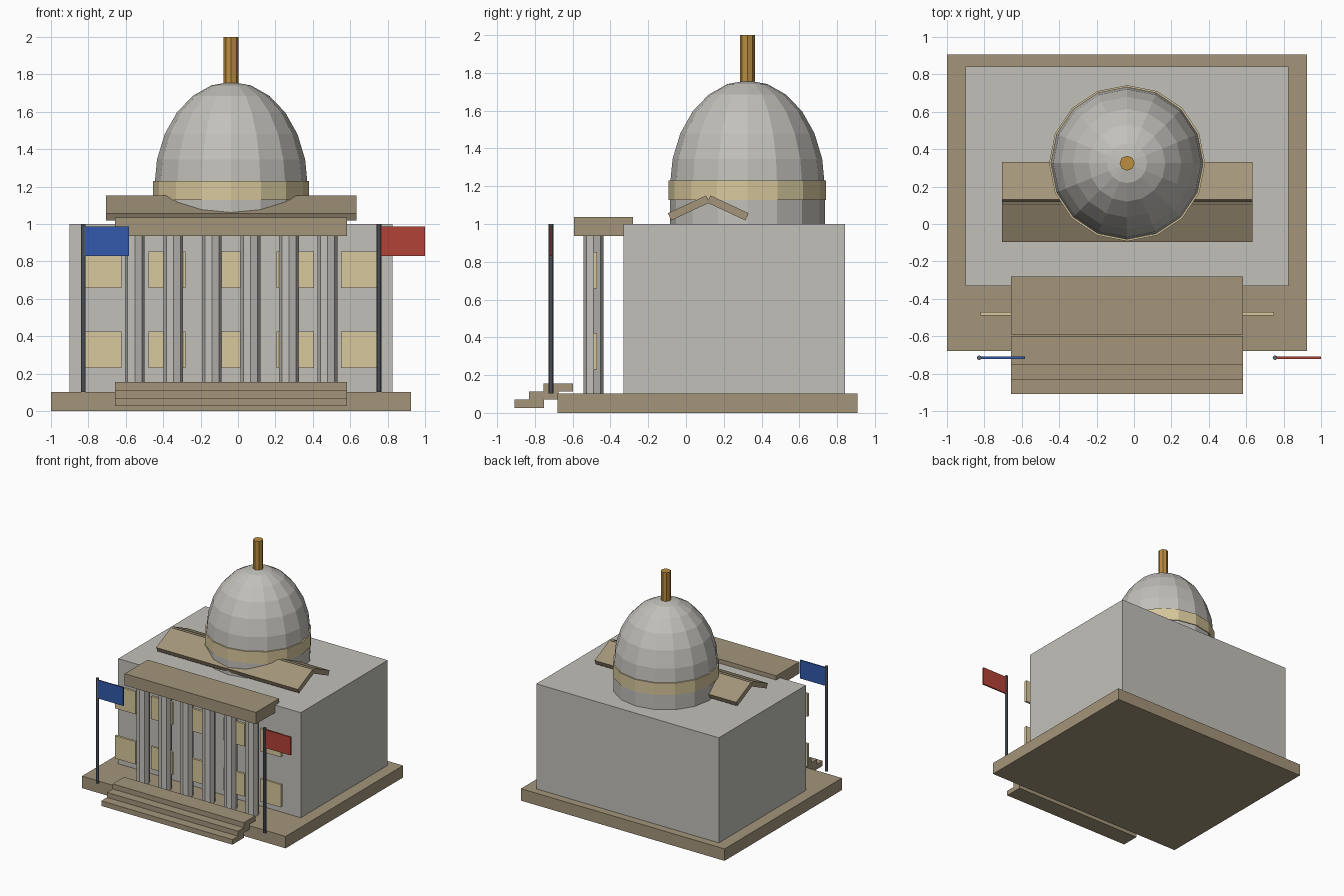
import bpy
import bmesh
from math import radians, sin, cos
from mathutils import Matrix

if "Cube" in bpy.data.objects:
    bpy.data.objects.remove(bpy.data.objects["Cube"], do_unlink=True)


def material(name, srgb):
    linear = [((c / 255 + 0.055) / 1.055) ** 2.4 for c in srgb]
    mat = bpy.data.materials.new(name)
    mat.use_nodes = True
    mat.diffuse_color = (*linear, 1)
    mat.node_tree.nodes["Principled BSDF"].inputs["Base Color"].default_value = (*linear, 1)
    return mat


GREY = material("grey stone", (194, 192, 186))
TAN = material("tan stone", (164, 149, 122))
CREAM = material("cream", (216, 200, 156))
GOLD = material("gold", (186, 141, 64))
STEEL = material("pole steel", (98, 103, 113))
BLUE = material("blue cloth", (50, 90, 172))
RED = material("red cloth", (178, 66, 55))

CX = -0.037       # symmetry plane of the building
DOME_Y = 0.325


def add(name, bm, mat):
    mesh = bpy.data.meshes.new(name)
    bmesh.ops.recalc_face_normals(bm, faces=bm.faces[:])
    bm.to_mesh(mesh)
    bm.free()
    mesh.materials.append(mat)
    obj = bpy.data.objects.new(name, mesh)
    bpy.context.collection.objects.link(obj)
    return obj


def box(name, mat, x, y, z, tilt=0):
    """Box from its (min, max) range on each axis, tilted about x."""
    bm = bmesh.new()
    bmesh.ops.create_cube(bm, size=1)
    bmesh.ops.scale(bm, vec=[r[1] - r[0] for r in (x, y, z)], verts=bm.verts)
    obj = add(name, bm, mat)
    obj.location = [(r[0] + r[1]) / 2 for r in (x, y, z)]
    obj.rotation_euler.x = tilt
    return obj


def cylinder(name, mat, x, y, radius, z, sides):
    bm = bmesh.new()
    bmesh.ops.create_cone(bm, cap_ends=True, segments=sides, radius1=radius,
                          radius2=radius, depth=z[1] - z[0])
    obj = add(name, bm, mat)
    obj.location = (x, y, (z[0] + z[1]) / 2)
    return obj


def wide(half):
    return (CX - half, CX + half)


# Base and main hall
box("base", TAN, wide(0.963), (-0.679, 0.907), (0, 0.102))
box("main_hall", GREY, wide(0.863), (-0.332, 0.842), (0.102, 1.0))

# Overlapping front steps
for i in range(3):
    y, z = -0.908 + 0.077 * i, 0.027 + 0.043 * i
    box(f"step_{i + 1}", TAN, wide(0.62), (y, y + 0.155), (z, z + 0.043))

# Portico columns and beam
for i in range(6):
    cylinder(f"column_{i + 1}", GREY, CX + 0.206 * (i - 2.5), -0.489, 0.053, (0.102, 0.937), 8)
box("portico_beam", TAN, wide(0.62), (-0.592, -0.28), (0.936, 1.036))

# Two rows of window panels
for row, z in enumerate((0.23, 0.658)):
    for i in range(5):
        x = CX + 0.343 * (i - 2)
        box(f"window_{row + 1}_{i + 1}", CREAM, (x - 0.099, x + 0.099),
            (-0.49, -0.47), (z, z + 0.194))

# Gabled roof made of two tilted slabs
for name, side in (("front", -1), ("back", 1)):
    y = 0.118 + side * 0.104
    box(f"roof_slab_{name}", TAN, wide(0.67), (y - 0.1115, y + 0.1115),
        (1.064, 1.106), tilt=-side * radians(25))

# Drum, band and faceted dome
cylinder("drum", GREY, CX, DOME_Y, 0.41, (1.0, 1.13), 16)
cylinder("dome_band", CREAM, CX, DOME_Y, 0.417, (1.127, 1.23), 16)

bm = bmesh.new()
arc = [radians(15 * k) for k in range(7)]
points = [bm.verts.new((0.41 * cos(a), 0, 0.56 * sin(a))) for a in arc]
edges = [bm.edges.new(pair) for pair in zip(points, points[1:])]
bmesh.ops.spin(bm, geom=points + edges, cent=(0, 0, 0), axis=(0, 0, 1),
               angle=radians(360), steps=16)
bmesh.ops.remove_doubles(bm, verts=bm.verts[:], dist=0.001)
dome = add("dome", bm, GREY)
dome.location = (CX, DOME_Y, 1.2)

# Spire
cylinder("spire", GOLD, CX, DOME_Y, 0.04, (1.755, 2.0), 8)

# Flagpoles, both flags flying towards +x
for name, side, cloth in (("right", -1, BLUE), ("left", 1, RED)):
    x = CX + side * 0.791
    cylinder(f"flagpole_{name}", STEEL, x, -0.715, 0.0125, (0.102, 1.0), 8)
    box(f"flag_{name}", cloth, (x + 0.008, x + 0.246), (-0.721, -0.709), (0.83, 0.986))
